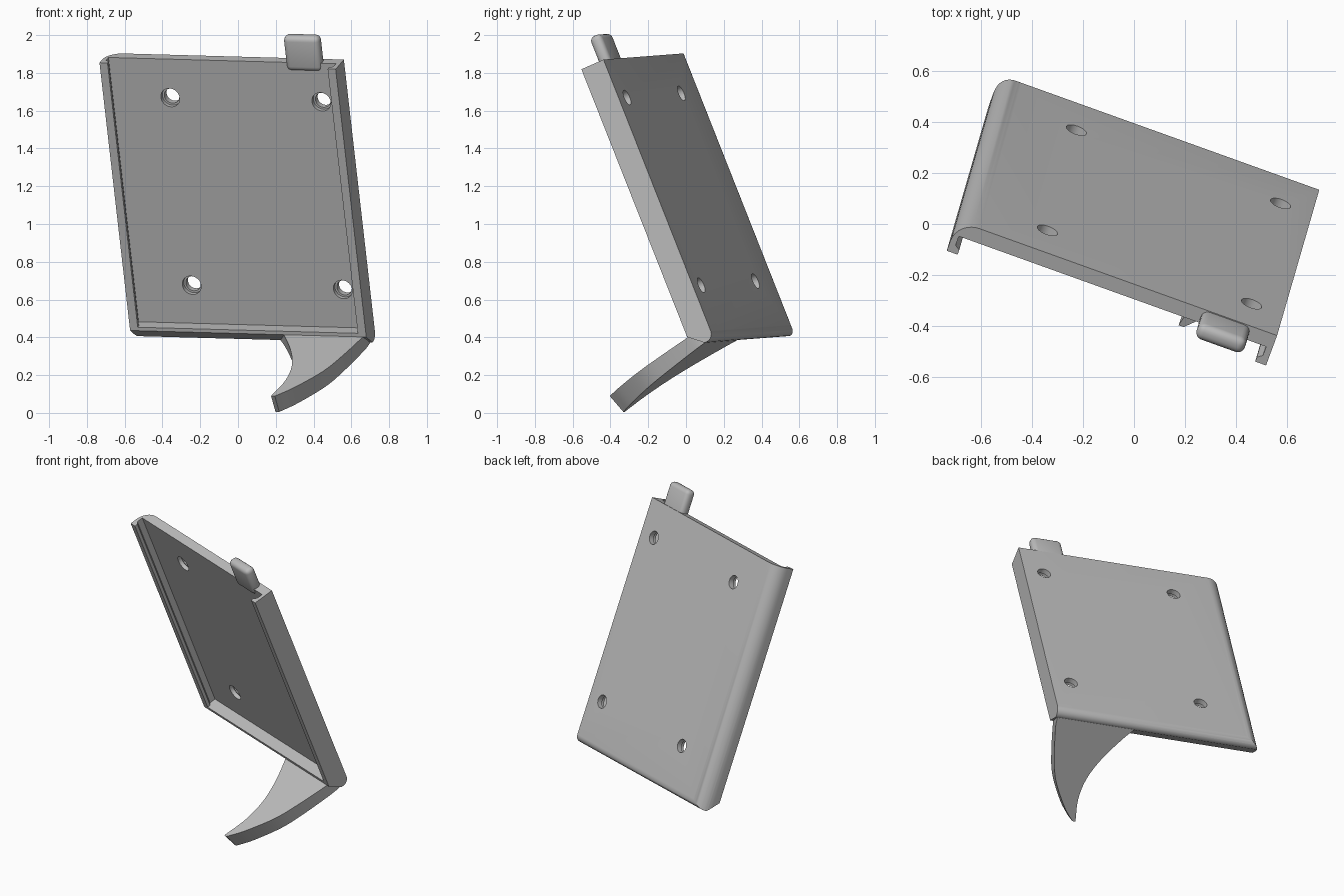
import bpy, bmesh, math
from mathutils import Matrix, Vector

cube = bpy.data.objects.get("Cube")
if cube:
    bpy.data.objects.remove(cube, do_unlink=True)

# Tilted frame of the tray: a across, b up the plate, c out of its front
A = Vector((0.941, -0.338, -0.026)).normalized()
B = Vector((-0.107, -0.365, 0.925))
B = (B - A * B.dot(A)).normalized()
C = A.cross(B)
FRAME = Matrix.Translation((0.1175, 0.028, 1.184)) @ Matrix((A, B, C)).transposed().to_4x4()

grey = bpy.data.materials.new("grey_plastic")
grey.use_nodes = True
grey.diffuse_color = (0.5, 0.5, 0.5, 1)
grey.node_tree.nodes["Principled BSDF"].inputs["Base Color"].default_value = grey.diffuse_color


def loft(name, first, last):
    """Solid between two matching loops of (a, b, c) points."""
    bm = bmesh.new()
    loops = [[bm.verts.new(p) for p in loop] for loop in (first, last)]
    bm.faces.new(loops[0])
    bm.faces.new(loops[1])
    n = len(first)
    for i in range(n):
        j = (i + 1) % n
        bm.faces.new((loops[0][i], loops[0][j], loops[1][j], loops[1][i]))
    bmesh.ops.recalc_face_normals(bm, faces=bm.faces)
    mesh = bpy.data.meshes.new(name)
    bm.to_mesh(mesh)
    bm.free()
    mesh.materials.append(grey)
    obj = bpy.data.objects.new(name, mesh)
    obj.matrix_world = FRAME
    bpy.context.collection.objects.link(obj)
    return obj


def activate(obj):
    bpy.ops.object.select_all(action='DESELECT')
    obj.select_set(True)
    bpy.context.view_layer.objects.active = obj


def boolean(obj, cutter, operation):
    mod = obj.modifiers.new("shape", 'BOOLEAN')
    mod.operation, mod.solver, mod.object = operation, 'EXACT', cutter
    activate(obj)
    bpy.ops.object.modifier_apply(modifier=mod.name)
    bpy.data.objects.remove(cutter, do_unlink=True)


def smooth(obj, degrees=35):
    activate(obj)
    bpy.ops.object.shade_smooth_by_angle(angle=math.radians(degrees))


def along_b(name, section, b0, b1):
    return loft(name, [(a, b0, c) for a, c in section], [(a, b1, c) for a, c in section])


def arc(cx, cy, r, start, end, steps=10):
    angles = [math.radians(start + (end - start) * i / steps) for i in range(steps + 1)]
    return [(cx + r * math.cos(t), cy + r * math.sin(t)) for t in angles]


LEFT, RIGHT, TOP, DEPTH, FLOOR = -0.773, 0.556, 0.758, 0.135, 0.06

# Tray block with its rounded long edge
section = [(RIGHT, DEPTH), (LEFT, DEPTH)] + arc(LEFT + 0.09, 0.09, 0.09, 180, 270) + [(RIGHT, 0)]
tray = along_b("tray", section, -0.95, TOP)

# Sloping bottom end with a rounded back edge
side = [(TOP + 0.1, -0.1), (TOP + 0.1, 0.2), (-0.722, 0.2), (-0.775, DEPTH), (-0.832, 0.065)]
side += arc(-0.795, 0.045, 0.045, 160, 270) + [(-0.795, -0.1)]
side = side[:-1] + [(TOP + 0.1, 0)]
side = side[1:]
boolean(tray, loft("end_shape", [(-1, b, c) for b, c in side], [(1, b, c) for b, c in side]), 'INTERSECT')

# Slide-in pocket, narrowed in front by the two rail lips
pocket = [(LEFT + 0.025, FLOOR), (RIGHT - 0.025, FLOOR), (RIGHT - 0.025, 0.1), (RIGHT - 0.045, 0.115),
          (RIGHT - 0.045, 0.2), (LEFT + 0.045, 0.2), (LEFT + 0.045, 0.115), (LEFT + 0.025, 0.1)]
boolean(tray, along_b("pocket", pocket, -0.755, 1), 'DIFFERENCE')

# Four counterbored screw holes
for a in (-0.425, 0.425):
    for b in (-0.537, 0.537):
        for radius, c0 in ((0.042, -0.1), (0.053, 0.035)):
            ring = arc(a, b, radius, 0, 345, 23)
            hole = loft("hole", [(x, y, c0) for x, y in ring], [(x, y, 0.2) for x, y in ring])
            boolean(tray, hole, 'DIFFERENCE')
smooth(tray)

# Rounded latch tab on the top edge
tab = along_b("latch_tab", [(0.25, 0.004), (0.45, 0.004), (0.45, 0.072), (0.25, 0.072)], 0.71, 0.908)
bevel = tab.modifiers.new("round", 'BEVEL')
bevel.width, bevel.segments = 0.028, 4
activate(tab)
bpy.ops.object.modifier_apply(modifier=bevel.name)
smooth(tab, 50)


# Curved support arm reaching forward from the bottom corner
def curve(points, steps=6):
    """Smooth path through the points."""
    pts = [Vector(p) for p in points]
    pts = [2 * pts[0] - pts[1]] + pts + [2 * pts[-1] - pts[-2]]
    out = []
    for p, q, r, s in zip(pts, pts[1:], pts[2:], pts[3:]):
        for i in range(steps):
            t = i / steps
            out.append(0.5 * (2 * q + (r - p) * t + (2 * p - 5 * q + 4 * r - s) * t ** 2
                              + (3 * q - p - 3 * r + s) * t ** 3))
    return out + [pts[-2]]


outer = curve([(0.545, 0.06), (0.535, 0.14), (0.485, 0.34), (0.43, 0.5), (0.327, 0.67), (0.247, 0.765)])
inner = curve([(0.226, 0.765), (0.253, 0.605), (0.24, 0.45), (0.183, 0.295), (0.097, 0.143), (0.04, 0.06)])
outline = outer + inner
upper = [(a, -0.756 - 0.14 * c, c) for a, c in outline]
lower = [(a, -0.828 - 0.185 * c, 0.95 * c) for a, c in outline]
smooth(loft("support_arm", upper, lower), 30)
